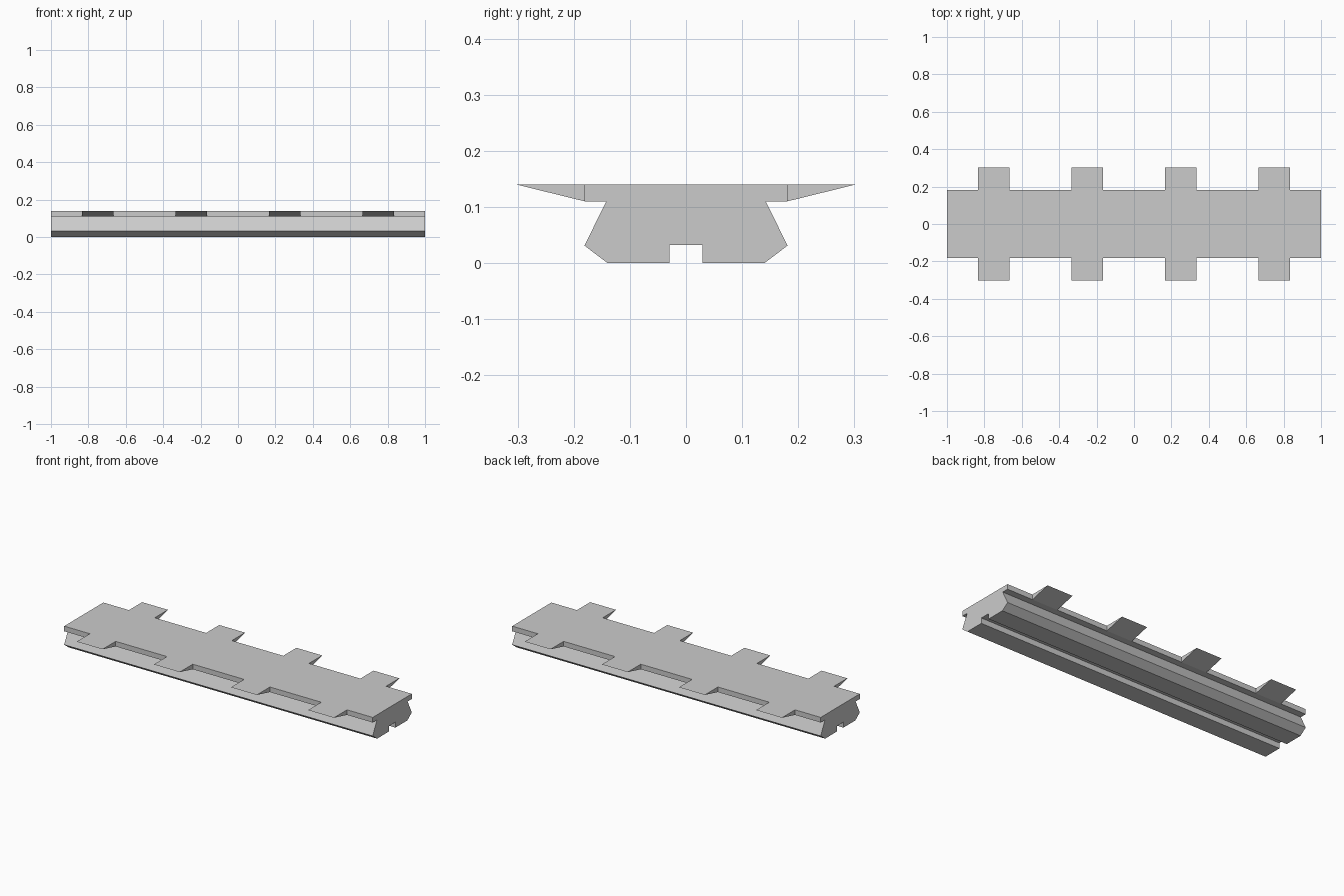
import bpy, bmesh

if "Cube" in bpy.data.objects:
    bpy.data.objects.remove(bpy.data.objects["Cube"])


def extrude_profile(name, profile, x0, x1):
    """Solid made by sweeping a (y, z) profile along x."""
    bm = bmesh.new()
    face = bm.faces.new([bm.verts.new((x0, y, z)) for y, z in profile])
    result = bmesh.ops.extrude_face_region(bm, geom=[face], use_keep_orig=True)
    moved = [g for g in result["geom"] if isinstance(g, bmesh.types.BMVert)]
    bmesh.ops.translate(bm, verts=moved, vec=(x1 - x0, 0, 0))
    bmesh.ops.recalc_face_normals(bm, faces=bm.faces)
    mesh = bpy.data.meshes.new(name)
    bm.to_mesh(mesh)
    bm.free()
    obj = bpy.data.objects.new(name, mesh)
    bpy.context.collection.objects.link(obj)
    return obj


# Grooved rail with top plate: half section mirrored across y = 0
half = [(0.029, 0.032), (0.029, 0.002), (0.029, 0.0), (0.14, 0.0), (0.181, 0.031),
        (0.142, 0.11), (0.181, 0.11), (0.181, 0.14)]
half.pop(1)
section = half + [(-y, z) for y, z in reversed(half)]
extrude_profile("rail_body", section, -1.0, 1.0)

# Tapered tabs along both long edges of the plate
TAB_WIDTH = 0.167
for side, label in ((-1, "front"), (1, "back")):
    wedge = [(side * 0.181, 0.11), (side * 0.303, 0.14), (side * 0.181, 0.14)]
    for i in range(4):
        cx = -0.75 + 0.5 * i
        extrude_profile(f"{label}_tab_{i + 1}", wedge,
                        cx - TAB_WIDTH / 2, cx + TAB_WIDTH / 2)
